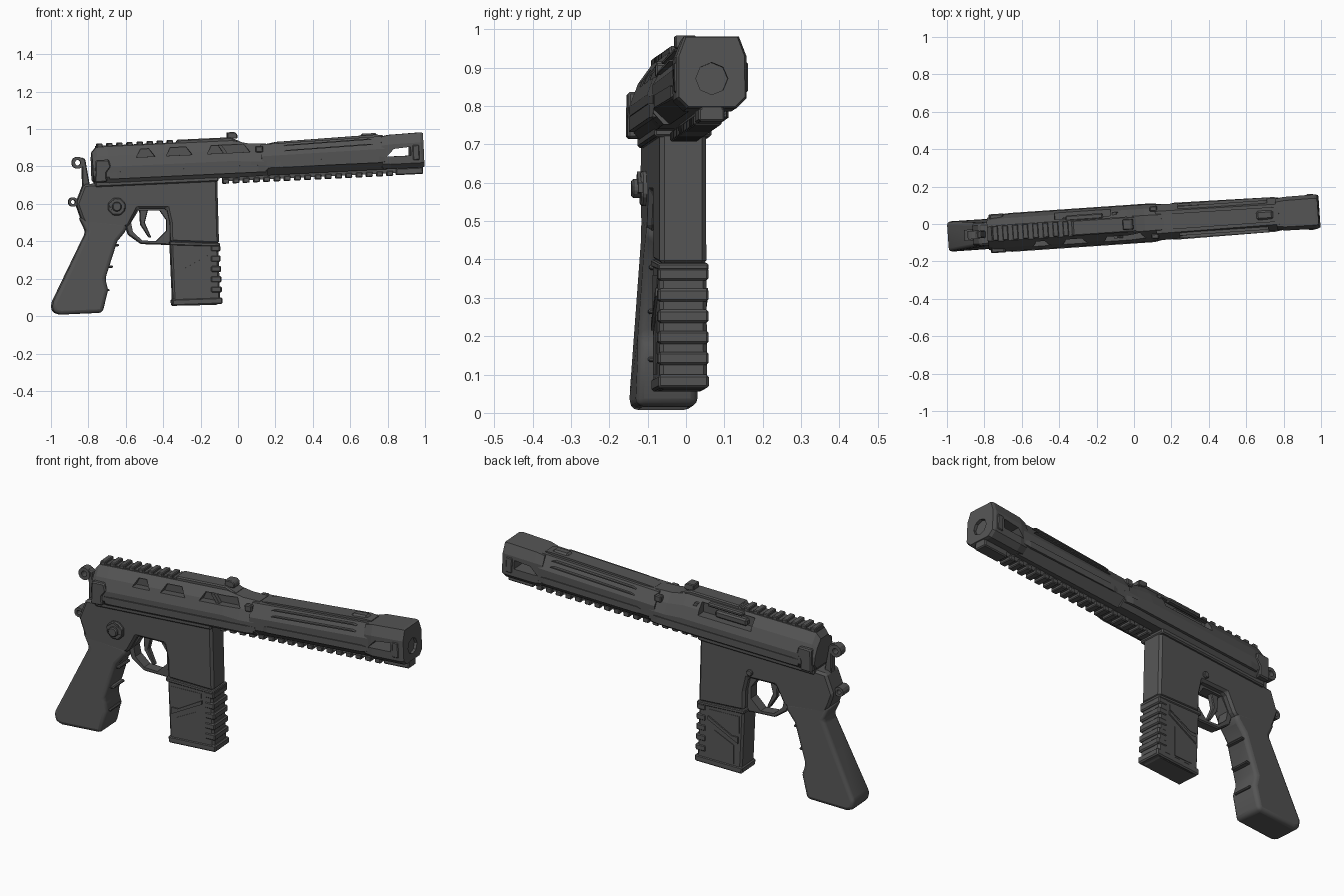
import bpy, bmesh, math
from mathutils import Matrix, Vector

if "Cube" in bpy.data.objects:
    bpy.data.objects.remove(bpy.data.objects["Cube"], do_unlink=True)

GREY = (0.09, 0.09, 0.09, 1)
mat = bpy.data.materials.new("dark_gunmetal")
mat.use_nodes = True
mat.diffuse_color = GREY
mat.node_tree.nodes["Principled BSDF"].inputs["Base Color"].default_value = GREY

# The whole model is turned slightly; upper parts are also tipped up
YAW = Matrix.Rotation(math.radians(3.9), 4, 'Z')
PIVOT = Matrix.Translation((0, 0, 0.86))
UPPER = YAW @ PIVOT @ Matrix.Rotation(math.radians(-2.7), 4, 'Y') @ PIVOT.inverted()


def make(name, bm, upper=False, bevel=0, seg=1):
    bmesh.ops.recalc_face_normals(bm, faces=bm.faces)
    me = bpy.data.meshes.new(name)
    bm.to_mesh(me)
    bm.free()
    me.transform(UPPER if upper else YAW)
    me.materials.append(mat)
    ob = bpy.data.objects.new(name, me)
    bpy.context.collection.objects.link(ob)
    if bevel:
        m = ob.modifiers.new("bevel", 'BEVEL')
        m.width, m.segments, m.limit_method = bevel, seg, 'ANGLE'
    return ob


def prism(name, pts, y0, y1, taper=None, **kw):
    """Side profile (x, z) extruded from y0 to y1."""
    bm = bmesh.new()
    a = [bm.verts.new((x, y0, z)) for x, z in pts]
    b = [bm.verts.new((x, y1, z)) for x, z in pts]
    bm.faces.new(a)
    bm.faces.new(b[::-1])
    for i in range(len(a)):
        j = (i + 1) % len(a)
        bm.faces.new((a[i], b[i], b[j], a[j]))
    if taper:
        for v in bm.verts:
            v.co.y *= taper(v.co.z)
    return make(name, bm, **kw)


def box(name, x0, x1, y0, y1, z0, z1, **kw):
    return prism(name, [(x0, z0), (x1, z0), (x1, z1), (x0, z1)], y0, y1, **kw)


def loft(name, half, stations, **kw):
    """Mirrored half section (y, t) lofted through stations (x, width, low, high)."""
    bm = bmesh.new()
    sec = half + [(-y, t) for y, t in reversed(half)]
    rings = [[bm.verts.new((x, y * w, lo + t * (hi - lo))) for y, t in sec]
             for x, w, lo, hi in stations]
    for a, b in zip(rings, rings[1:]):
        for i in range(len(sec)):
            j = (i + 1) % len(sec)
            bm.faces.new((a[i], a[j], b[j], b[i]))
    bm.faces.new(rings[0])
    bm.faces.new(rings[-1])
    return make(name, bm, **kw)


def disc(x, z, r, n=8):
    return [(x + r * math.cos((i + .5) * math.tau / n), z + r * math.sin((i + .5) * math.tau / n))
            for i in range(n)]


def cut(ob, *cutters):
    for c in cutters:
        m = ob.modifiers.new("cut", 'BOOLEAN')
        m.operation, m.solver, m.object = 'DIFFERENCE', 'EXACT', c
    bpy.context.view_layer.update()
    ev = ob.evaluated_get(bpy.context.evaluated_depsgraph_get())
    me = bpy.data.meshes.new_from_object(ev)
    ob.modifiers.clear()
    ob.data = me
    for c in cutters:
        bpy.data.objects.remove(c, do_unlink=True)


def ring(name, x, z, r, hole, half):
    ob = prism(name, disc(x, z, r, 12), -half, half)
    cut(ob, prism("cutter", disc(x, z, hole, 12), -.2, .2))


BOX = [(1, 0), (1, 1)]

# Receiver with vents on the right and an ejection port on the left
receiver = loft("receiver", [(.72, 0), (1, .18), (1, .45), (.78, .75), (.42, 1)], [
    (-.785, .085, .76, .91), (-.76, .095, .742, .938), (-.70, .1, .742, .94),
    (-.03, .1, .742, .94), (.06, .1, .743, .92), (.15, .096, .745, .915)], upper=True)
vents = [prism("cutter", [(x0, .875), (x0 + .025, .918), (x1 - .03, .918), (x1, .875)],
               -.2, -.045, upper=True) for x0, x1 in ((-.55, -.45), (-.39, -.25), (-.17, .06))]
cut(receiver, box("cutter", -.42, -.12, .035, .2, .865, .925, upper=True),
    box("cutter", -.70, .0, -.2, -.097, .80, .806, upper=True), *vents)
box("bolt", -.38, -.2, .02, .062, .868, .905, upper=True, bevel=.008)
box("port_cover", -.36, -.16, .04, .07, .918, .938, upper=True, bevel=.006)
loft("receiver_band", BOX, [(-.70, .101, .765, .80), (-.66, .104, .765, .802),
     (.10, .104, .765, .802), (.14, .096, .765, .80)], upper=True)
for s in (-1, 1):
    prism("rear_cheek", [(-.78, .75), (-.715, .75), (-.715, .80), (-.69, .83), (-.70, .87), (-.77, .87)],
          s * .07, s * .104, upper=True, bevel=.006)
    prism("vent_bar", [(-.08, .872), (-.06, .872), (-.09, .92), (-.11, .92)],
          s * .05, s * .07, upper=True)
    box("barrel_latch", .09, .13, s * .06, s * .088, .87, .905, upper=True, bevel=.005)

# Top rail and sights
box("top_rail_base", -.76, -.27, -.034, .034, .93, .945, upper=True)
for i in range(9):
    x = -.755 + i * .054
    box("top_rail_tooth", x, x + .03, -.04, .04, .935, .958, upper=True, bevel=.004)
prism("sight_ramp", [(-.34, .93), (-.32, .958), (-.04, .958), (.02, .93)], -.042, .042,
      upper=True, bevel=.006)
prism("rear_sight", [(-.055, .95), (.0, .95), (.0, .972), (-.012, .985), (-.055, .985)], -.028, .028,
      upper=True, bevel=.004)

# Barrel shroud
loft("barrel_shroud", [(.55, 0), (1, .24), (1, .62), (.62, 1)],
     [(.12, .096, .745, .912), (.79, .087, .748, .926)], upper=True)
loft("shroud_ridge", BOX, [(.16, .035, .89, .914), (.21, .042, .89, .922), (.74, .04, .90, .936),
                           (.78, .034, .90, .93)], upper=True)
box("front_sight_bump", .66, .75, -.025, .025, .92, .944, upper=True, bevel=.01)
loft("shroud_side_panel", BOX, [(.19, .094, .79, .808), (.22, .099, .785, .818), (.75, .093, .785, .818),
                                (.78, .087, .79, .812)], upper=True)
for s in (-1, 1):
    for z in (.87, .898):
        y = s * (.071 if z > .88 else .085)
        prism("shroud_groove_strip", [(.24, z), (.72, z + .012), (.70, z + .018), (.26, z + .006)],
              y - .008, y + .008, upper=True)

# Muzzle with side slots and bore
muzzle = loft("muzzle", [(.70, 0), (1, .14), (1, .72), (.78, 1)], [
    (.765, .083, .755, .922), (.81, .09, .748, .931), (.975, .092, .748, .936),
    (.99, .086, .752, .933)], upper=True)
slot = prism("cutter", [(.79, .815), (.83, .855), (.92, .862), (.92, .815)], -.2, .2, upper=True)
bm = bmesh.new()
bmesh.ops.create_cone(bm, cap_ends=True, segments=8, radius1=.042, radius2=.042, depth=.03,
                      matrix=Matrix.Translation((.99, 0, .825)) @ Matrix.Rotation(math.pi / 2, 4, 'Y'))
cut(muzzle, slot, make("cutter", bm, upper=True))
for s in (-1, 1):
    box("muzzle_plate", .93, .965, s * .08, s * .096, .79, .87, upper=True, bevel=.004)

# Lower accessory rail
box("lower_rail_base", -.09, .985, -.026, .026, .725, .755, upper=True)
box("lower_rail_lug", .84, .985, -.034, .034, .714, .75, upper=True, bevel=.005)
for i in range(17):
    x = -.09 + i * .055
    box("lower_rail_tooth", x, x + .034, -.036, .036, .711, .738, upper=True, bevel=.004)

# Lower frame and magazine well
prism("frame", [(-.83, .705), (-.115, .745), (-.105, .385), (-.365, .395), (-.368, .5), (-.385, .575),
                (-.54, .575), (-.59, .48), (-.65, .46), (-.81, .46), (-.845, .53), (-.87, .6)],
      -.061, .061, bevel=.012)
prism("frame_top_lip", [(-.77, .69), (-.11, .72), (-.11, .75), (-.77, .72)], -.075, .075, bevel=.006)
guard = prism("trigger_guard", [(-.61, .5), (-.59, .435), (-.52, .385), (-.36, .38), (-.36, .6), (-.57, .6)],
              -.028, .028, bevel=.006)
cut(guard, prism("cutter", [(-.575, .5), (-.535, .565), (-.42, .565), (-.385, .515), (-.385, .455),
                            (-.44, .4), (-.515, .405), (-.565, .45)], -.2, .2))
prism("trigger", [(-.53, .58), (-.48, .58), (-.50, .50), (-.465, .42), (-.48, .42), (-.525, .49)],
      -.014, .014, bevel=.004)
prism("selector_base", disc(-.655, .585, .05), -.075, -.05, bevel=.006)
prism("selector_knob", disc(-.655, .585, .027), -.098, -.06, bevel=.005)
prism("selector_lever", [(-.70, .60), (-.66, .63), (-.61, .60), (-.61, .575), (-.68, .565)], -.083, -.06)
prism("left_pin", disc(-.40, .61, .018), .055, .072, bevel=.004)
ring("lanyard_loop", -.885, .61, .026, .012, .03)

# Hammer
prism("hammer_stem", [(-.84, .85), (-.82, .84), (-.795, .70), (-.835, .69), (-.838, .79)], -.02, .02, bevel=.005)
ring("hammer_ring", -.86, .82, .033, .015, .022)

# Grip, flaring towards its foot
grip = prism("grip", [(-.855, .53), (-.815, .45), (-1.0, .065), (-.993, .02), (-.955, .008), (-.73, .018),
                      (-.70, .14), (-.715, .2), (-.65, .40), (-.60, .46), (-.60, .5)], -1, 1,
             taper=lambda z: .081 - .05 * max(0, z - .1), bevel=.028, seg=3)
for z, x in ((.14, -.69), (.265, -.672), (.38, -.64)):
    prism("finger_ridge", [(x - .1, z - .012), (x, z - .006), (x - .002, z + .006), (x - .1, z + .004)],
          -.052, .052, bevel=.004)

# Magazine with front ribs and side panels
prism("magazine", [(-.365, .40), (-.11, .39), (-.098, .07), (-.12, .06), (-.35, .055)], -.062, .062, bevel=.01)
prism("magazine_foot", [(-.358, .09), (-.088, .1), (-.088, .065), (-.355, .055)], -.066, .066, bevel=.006)
prism("magazine_collar", [(-.372, .40), (-.10, .39), (-.10, .372), (-.37, .38)], -.066, .066, bevel=.004)
for i in range(5):
    z = .125 + i * .055
    box("magazine_rib", -.15, -.091 - i * .002, -.066, .066, z, z + .034, bevel=.006)
for s in (-1, 1):
    a, b = s * .058, s * .069
    prism("magazine_slash", [(-.335, .215), (-.165, .305), (-.165, .325), (-.30, .25), (-.335, .25)], a, b)
    prism("magazine_lower_panel", [(-.31, .10), (-.2, .10), (-.2, .255), (-.31, .2)], a, s * .065)
    prism("magazine_upper_panel", [(-.34, .27), (-.30, .27), (-.17, .335), (-.17, .36), (-.34, .36)], a, s * .064)

# Smooth shading on the grip only
bpy.ops.object.select_all(action='DESELECT')
grip.select_set(True)
bpy.context.view_layer.objects.active = grip
bpy.ops.object.shade_smooth_by_angle(angle=math.radians(35))
